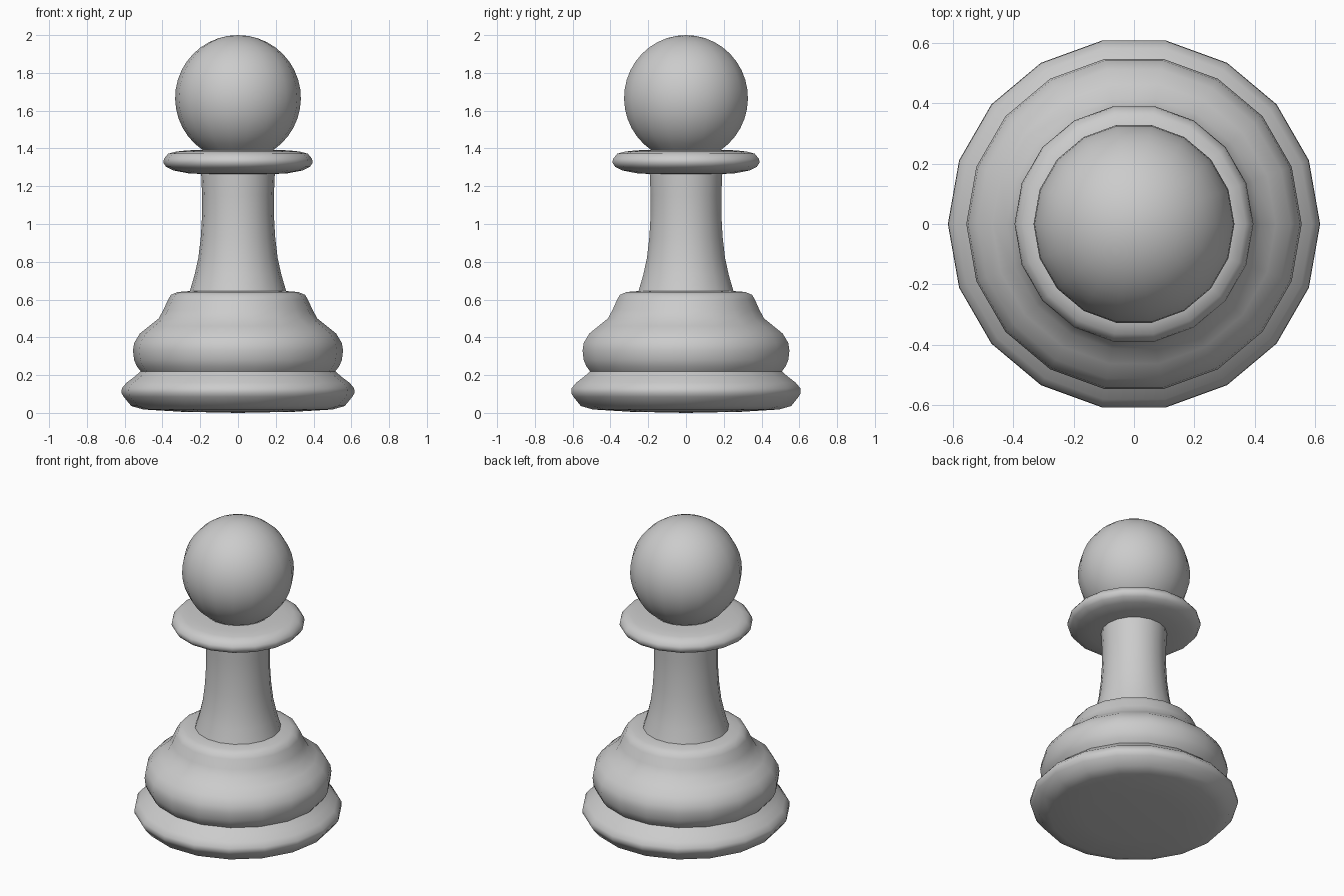
import bpy, bmesh
from math import sin, cos, pi, radians

if "Cube" in bpy.data.objects:
    bpy.data.objects.remove(bpy.data.objects["Cube"])

SIDES = 18


def lathe(name, profile, sharp=50):
    """Spin an (r, z) profile, listed bottom to top, around the z axis."""
    bm = bmesh.new()
    rings = []
    for r, z in profile:
        if r == 0:
            rings.append([bm.verts.new((0, 0, z))] * SIDES)
        else:
            rings.append([bm.verts.new((r * cos(2 * pi * i / SIDES),
                                        r * sin(2 * pi * i / SIDES), z))
                          for i in range(SIDES)])
    for low, high in zip(rings, rings[1:]):
        for i in range(SIDES):
            j = (i + 1) % SIDES
            corners = [low[i], low[j], high[j], high[i]]
            bm.faces.new(list(dict.fromkeys(corners)))
    mesh = bpy.data.meshes.new(name)
    bm.to_mesh(mesh)
    bm.free()
    obj = bpy.data.objects.new(name, mesh)
    bpy.context.collection.objects.link(obj)
    bpy.ops.object.select_all(action='DESELECT')
    obj.select_set(True)
    bpy.context.view_layer.objects.active = obj
    bpy.ops.object.shade_smooth_by_angle(angle=radians(sharp))
    return obj


# Foot: slightly domed underside and rounded rim
lathe("foot", [(0, 0), (0.30, 0.006), (0.50, 0.018), (0.565, 0.036),
               (0.605, 0.085), (0.617, 0.105), (0.615, 0.13),
               (0.59, 0.16), (0.55, 0.19), (0.515, 0.22)])

# Bulging body above the foot, closing in to the stem
lathe("body", [(0.515, 0.22), (0.535, 0.245), (0.55, 0.28), (0.556, 0.33),
               (0.55, 0.37), (0.52, 0.42), (0.47, 0.46), (0.42, 0.50),
               (0.395, 0.545), (0.37, 0.60), (0.355, 0.625),
               (0.32, 0.64), (0.255, 0.645)])

# Tapered stem
lathe("stem", [(0.255, 0.645), (0.23, 0.73), (0.21, 0.82), (0.197, 0.93),
               (0.19, 1.05), (0.19, 1.15), (0.195, 1.265)])

# Thin round collar
lathe("collar", [(0.195, 1.265), (0.26, 1.268), (0.34, 1.283),
                 (0.38, 1.302), (0.396, 1.325), (0.392, 1.345),
                 (0.37, 1.372), (0.33, 1.383), (0.27, 1.39), (0.19, 1.392)])

# Ball head, open where it rests on the collar
R, CZ, STEPS = 0.333, 1.667, 16
START = -radians(55.7)
head = [(R * cos(a), CZ + R * sin(a))
        for a in (START + (pi / 2 - START) * k / STEPS for k in range(STEPS))]
lathe("head", head + [(0, CZ + R)])
